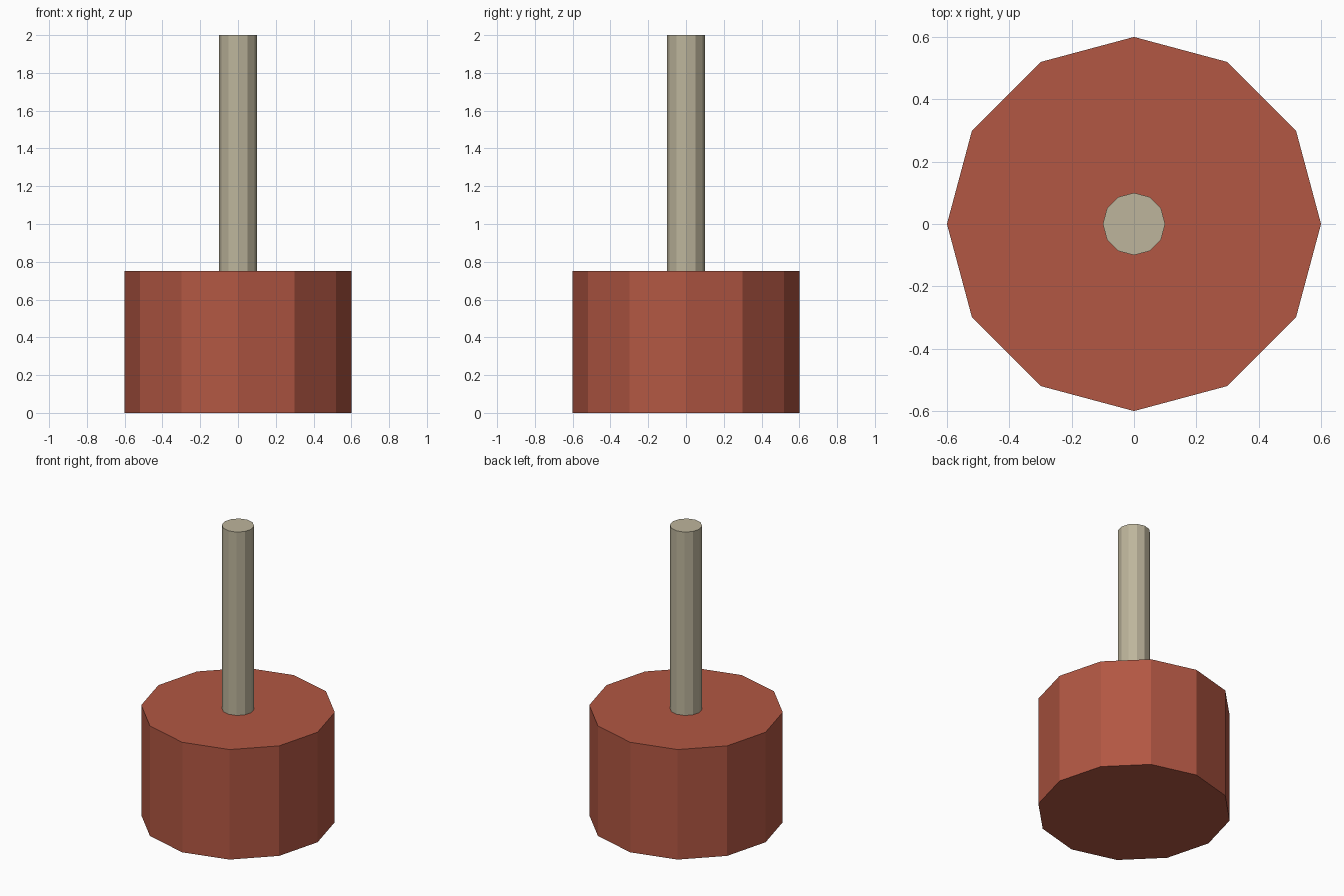
import bpy

if "Cube" in bpy.data.objects:
    bpy.data.objects.remove(bpy.data.objects["Cube"])


def make_material(name, rgb):
    mat = bpy.data.materials.new(name)
    mat.diffuse_color = (*rgb, 1.0)
    mat.use_nodes = True
    mat.node_tree.nodes["Principled BSDF"].inputs["Base Color"].default_value = mat.diffuse_color
    return mat


def prism(name, radius, z0, z1, mat, sides=12):
    """Upright flat-shaded prism with a corner on each axis."""
    bpy.ops.mesh.primitive_cylinder_add(
        vertices=sides, radius=radius, depth=z1 - z0,
        location=(0, 0, (z0 + z1) / 2))
    obj = bpy.context.object
    obj.name = name
    obj.data.materials.append(mat)
    return obj


brick_red = make_material("brick red", (0.445, 0.095, 0.056))
warm_grey = make_material("warm grey", (0.509, 0.462, 0.332))

# Heavy twelve-sided base
prism("base", 0.6, 0.0, 0.75, brick_red)

# Slim rod standing on the base
prism("rod", 0.1, 0.75, 2.0, warm_grey)
